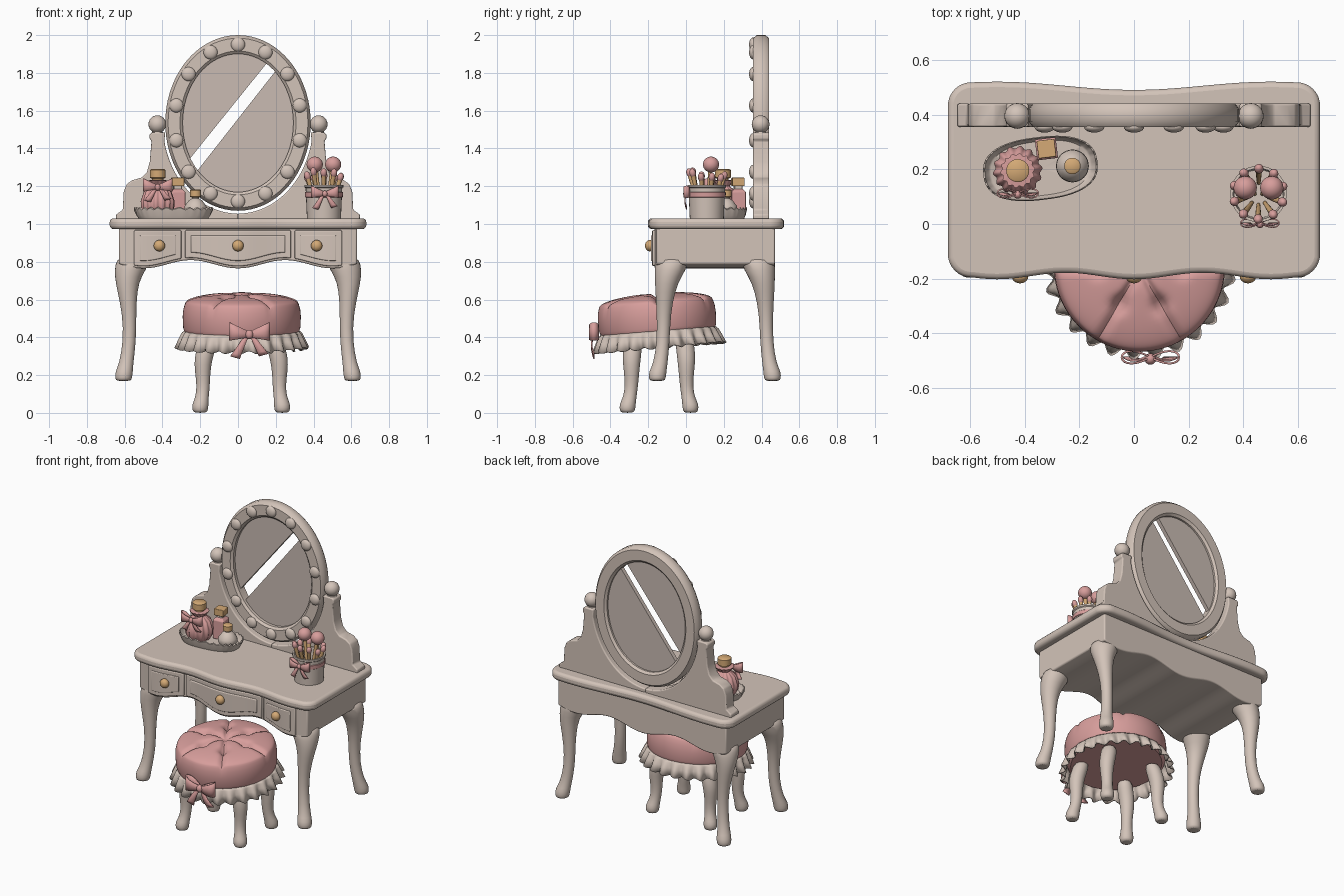
import bpy, bmesh, random
from math import sin, cos, pi, exp, copysign
from mathutils import Vector, Matrix

if "Cube" in bpy.data.objects:
    bpy.data.objects.remove(bpy.data.objects["Cube"], do_unlink=True)
random.seed(4)
made = []

def material(name, r, g, b):
    m = bpy.data.materials.new(name)
    m.use_nodes = True
    m.diffuse_color = (r, g, b, 1)
    m.node_tree.nodes["Principled BSDF"].inputs["Base Color"].default_value = (r, g, b, 1)
    return m

CREAM = material("cream paint", .65, .55, .485)
GLASS = material("mirror glass", .59, .50, .45)
PINK = material("dusty pink", .68, .34, .33)
GOLD = material("warm gold", .66, .40, .18)

def finish(name, bm, mat, loc=(0, 0, 0), rot=(0, 0, 0), bevel=0, solid=0, subsurf=0):
    bmesh.ops.remove_doubles(bm, verts=bm.verts, dist=1e-5)
    bmesh.ops.recalc_face_normals(bm, faces=bm.faces)
    me = bpy.data.meshes.new(name)
    bm.to_mesh(me)
    bm.free()
    me.materials.append(mat)
    ob = bpy.data.objects.new(name, me)
    ob.location, ob.rotation_euler = loc, rot
    bpy.context.collection.objects.link(ob)
    if solid:
        m = ob.modifiers.new("thickness", 'SOLIDIFY')
        m.thickness, m.offset = solid, 0
    if bevel:
        m = ob.modifiers.new("bevel", 'BEVEL')
        m.width, m.segments = bevel, 3
    if subsurf:
        m = ob.modifiers.new("smooth", 'SUBSURF')
        m.levels = m.render_levels = subsurf
    made.append(ob)
    return ob

def loft(name, rings, mat, caps=True, loop=False, closed=True, **kw):
    """Skin a sequence of equal-length point rings."""
    bm = bmesh.new()
    vs = [[bm.verts.new(p) for p in ring] for ring in rings]
    n = len(vs[0])
    pairs = list(zip(vs, vs[1:])) + ([(vs[-1], vs[0])] if loop else [])
    for a, b in pairs:
        for i in range(n if closed else n - 1):
            j = (i + 1) % n
            bm.faces.new((a[i], a[j], b[j], b[i]))
    if caps and not loop:
        bm.faces.new(vs[0])
        bm.faces.new(vs[-1])
    return finish(name, bm, mat, **kw)

def lathe(name, profile, mat, segs=32, sx=1, sy=1, power=1, warp=None, **kw):
    def point(r, z, a):
        if warp:
            r, z = warp(r, z, a)
        c, s = cos(a), sin(a)
        return (sx * r * copysign(abs(c) ** power, c), sy * r * copysign(abs(s) ** power, s), z)
    rings = [[point(max(r, 1e-4), z, 2 * pi * i / segs) for i in range(segs)] for r, z in profile]
    return loft(name, rings, mat, **kw)

def prism_y(name, pts, y0, y1, mat, **kw):
    return loft(name, [[(x, y, z) for x, z in pts] for y in (y0, y1)], mat, **kw)

def ball(name, loc, mat, scale, rot=(0, 0, 0)):
    bm = bmesh.new()
    bmesh.ops.create_uvsphere(bm, u_segments=20, v_segments=12, radius=1, matrix=Matrix.Diagonal((*scale, 1)))
    return finish(name, bm, mat, loc=loc, rot=rot)

def leg(name, path, segs=14):
    rings = [[(x + r * cos(2 * pi * i / segs), y + r * sin(2 * pi * i / segs), z) for i in range(segs)]
             for x, y, z, r in path]
    loft(name, rings, CREAM, subsurf=1)

def bow(name, loc, size, drop):
    x0, y0, z0 = loc
    for s, side in ((-1, "right"), (1, "left")):
        # hollow teardrop loop, flaring away from the knot
        rings = []
        for i in range(21):
            t = 2 * pi * i / 20
            k = (1 - cos(t)) / 2
            h = size * (.14 + .32 * k)
            y = y0 + size * .28 * sin(t) * k ** .5
            rings.append([(x0 + s * size * k, y, z0 + size * .15 * k + d * h) for d in (-1, 0, 1)])
        loft(f"{name}_{side}_loop", rings, PINK, caps=False, closed=False, solid=size * .07)
        # hanging tail
        tail = []
        for i in range(7):
            k = i / 6
            cx, w = x0 + s * size * (.1 + .62 * k), size * (.1 + .14 * k)
            y = y0 - size * .12 * sin(pi * k)
            tail.append([(cx - w, y, z0 - drop * k), (cx + w, y, z0 - drop * (k - .12 * s * k))])
        loft(f"{name}_{side}_tail", tail, PINK, caps=False, closed=False, solid=size * .07)
    ball(name + "_knot", (x0, y0 - size * .06, z0), PINK, (size * .2, size * .2, size * .24))

# --- table top with serpentine front and gently hollow back
out = []
def span(a, b, n):
    return [a + (b - a) * i / n for i in range(n + 1)]
front_wave = lambda x: -.012 * cos(4 * pi * x)
R = .085
for x in span(-.59, .59, 40):
    out.append((x, -.19 + front_wave(x)))
ya, yb = out[-1][1], .505 - .015 * cos(2 * pi * .59)
for cx, cy, a0 in ((.595, ya + R, -pi / 2), (.595, yb - R, 0)):
    out += [(cx + R * cos(a), cy + R * sin(a)) for a in span(a0 + .15, a0 + pi / 2 - .15, 6)]
for x in span(.59, -.59, 40):
    out.append((x, .505 - .015 * cos(2 * pi * x)))
for cx, cy, a0 in ((-.595, yb - R, pi / 2), (-.595, ya + R, pi)):
    out += [(cx + R * cos(a), cy + R * sin(a)) for a in span(a0 + .15, a0 + pi / 2 - .15, 6)]
loft("table_top", [[(x, y, z) for x, y in out] for z in (.973, 1.03)], CREAM, bevel=.02)

# --- apron and drawers
def serpentine(name, x0, x1, top, lift, out_by, back, bevel):
    rings = []
    for x in span(x0, x1, 40):
        yf, zb = -.155 + front_wave(x) - out_by, .787 - .022 * cos(4 * pi * x) + lift
        rings.append([(x, yf, top), (x, yf, zb), (x, back, zb), (x, back, top)])
    loft(name, rings, CREAM, bevel=bevel)

serpentine("apron", -.63, .63, .98, 0, 0, .47, .008)
for name, c, w in (("right", -.425, .125), ("centre", 0, .28), ("left", .425, .125)):
    serpentine(name + "_drawer", c - w, c + w, .967, .012, .012, -.13, .006)
    serpentine(name + "_drawer_panel", c - w + .03, c + w - .03, .94, .04, .019, -.13, .006)
    ball(name + "_drawer_knob", (c * .98, -.192, .885), GOLD, (.03, .025, .03))

# --- cabriole table legs
TABLE_LEG = [(.55, -.075, .83, .08), (.56, -.075, .79, .095), (.583, -.095, .72, .072), (.587, -.11, .65, .054),
             (.575, -.118, .52, .037), (.573, -.12, .38, .035), (.592, -.135, .26, .038),
             (.603, -.15, .22, .048), (.606, -.152, .18, .046), (.606, -.152, .168, .038)]
for sx, side in ((-1, "right"), (1, "left")):
    leg(f"table_front_{side}_leg", [(sx * x, y, z, r) for x, y, z, r in TABLE_LEG])
    leg(f"table_back_{side}_leg", [(sx * x, .306 - y, z, r) for x, y, z, r in TABLE_LEG])

# --- mirror: oval frame, split pane, bulbs
CZ = 1.535
SECTION = [(0, .375), (0, .42), (.015, .44), (.078, .44), (.092, .427), (.092, .368), (.078, .355), (.015, .355)]
frame = []
for i in range(72):
    a = 2 * pi * i / 72
    frame.append([((.385 - d) * cos(a), y, CZ + (.465 - d * 1.08) * sin(a)) for d, y in SECTION])
loft("mirror_frame", frame, CREAM, loop=True)
oval = [(.31 * cos(2 * pi * i / 240), .385 * sin(2 * pi * i / 240)) for i in range(240)]
oval = oval[84:] + oval[:84]
across = lambda p: .78 * p[0] - .626 * p[1]
for name, keep in (("upper", lambda d: d < -.075), ("lower", lambda d: d > -.018)):
    pane = [(x, CZ + z) for x, z in oval if keep(across((x, z)))]
    prism_y(f"mirror_{name}_pane", pane, .388, .415, GLASS)
for i in range(14):
    a = 2 * pi * i / 14 + pi / 2
    ball(f"bulb_{i + 1}", (.335 * cos(a), .354, CZ + .415 * sin(a)), CREAM, (.037, .02, .037))

# --- scrolled mirror stand
scroll = [(.645, 1.025), (.645, 1.05), (.61, 1.075), (.605, 1.17), (.59, 1.21), (.56, 1.232), (.51, 1.245),
          (.482, 1.275), (.467, 1.33), (.458, 1.44), (.468, 1.45), (.468, 1.475), (.455, 1.485), (.385, 1.485)]
scroll += [(.398 * cos(a), CZ + .48 * sin(a)) for a in span(-.2, -pi / 2, 24)] + [(0, 1.025)]
for sx, side in ((-1, "right"), (1, "left")):
    prism_y(f"mirror_{side}_support", [(sx * x, z) for x, z in scroll], .355, .44, CREAM, bevel=.008)
    lathe(f"{side}_finial_neck", [(.04, 1.47), (.026, 1.49), (.026, 1.51)], CREAM, loc=(sx * .427, .395, 0))
    ball(f"{side}_finial", (sx * .427, .395, 1.528), CREAM, (.047, .047, .047))

# --- stool: tufted cushion, gathered skirt, legs, bow
SC, TILT = (.02, -.147, .42), (.08, 0, 0)
buttons = [(0, 0)] + [(.15 * cos(i * pi / 3), .15 * sin(i * pi / 3)) for i in range(6)]
def tuft(r, z, a):
    if z < .12:
        return r, z
    x, y = r * cos(a), r * sin(a)
    dip = sum(.028 * exp(-((x - u) ** 2 + (y - v) ** 2) / .0009) for u, v in buttons)
    crease = .018 * exp(-(r * sin(3 * a) / 3 / .014) ** 2) * min(1, r / .05)
    return r, z - dip - crease
cushion = [(0, -.02), (.28, -.02), (.3, 0), (.31, .03), (.313, .09), (.31, .13), (.303, .155)]
cushion += [(.3 * cos(t), .16 + .055 * sin(t)) for t in span(.1, pi / 2, 22)]
lathe("stool_cushion", cushion, PINK, segs=96, warp=tuft, loc=SC, rot=TILT)
for i, (u, v) in enumerate(buttons):
    p = Matrix.Rotation(TILT[0], 3, 'X') @ Vector((u, v, .172 - .03 * (i > 0)))
    ball(f"cushion_button_{i + 1}", Vector(SC) + p, PINK, (.016, .016, .01))
ruffle = lambda r, z, a: (r + max(0, r - .3) * .5 * sin(26 * a), z + max(0, r - .31) * .25 * cos(26 * a))
lathe("stool_skirt", [(.3, .015), (.312, 0), (.322, -.03), (.336, -.075)], CREAM, segs=208, warp=ruffle,
      caps=False, solid=.007, loc=SC, rot=TILT)
STOOL_LEG = [(.17, .13, .41, .05), (.185, .14, .34, .05), (.2, .145, .29, .05), (.205, .145, .22, .042),
             (.2, .145, .14, .035), (.208, .155, .08, .036), (.217, .167, .045, .045), (.217, .167, .012, .042),
             (.217, .167, 0, .032)]
for sx, side in ((-1, "right"), (1, "left")):
    for sy, end in ((-1, "front"), (1, "back")):
        leg(f"stool_{end}_{side}_leg", [(.017 + sx * x, -.143 + sy * y, z, r) for x, y, z, r in STOOL_LEG])
bow("stool_bow", (.06, -.487, .415), .105, .115)

# --- tray with scalloped rim
rim = lambda r, z, a: (r, z + (.006 * sin(28 * a) if z > .04 else 0))
lathe("tray", [(0, 0), (.88, 0), (.93, .015), (1, .05), (.97, .055), (.9, .02), (.86, .014), (0, .014)], CREAM,
      segs=112, sx=.21, sy=.115, power=.8, warp=rim, loc=(-.342, .203, 1.03), rot=(0, 0, .12))

# --- pleated bottle, square bottle, round bottle
pleat = lambda r, z, a: (r * (1 + .06 * sin(14 * a)), z)
lathe("pleated_bottle", [(0, 0), (.06, 0), (.082, .03), (.086, .075), (.07, .125), (.035, .155), (.06, .185), (0, .19)],
      PINK, segs=84, warp=pleat, loc=(-.425, .195, 1.045))
lathe("pleated_bottle_cap", [(.028, 1.2), (.03, 1.24), (.042, 1.245), (.042, 1.285), (.036, 1.29)], GOLD,
      loc=(-.425, .195, 0))
bow("bottle_bow", (-.425, .112, 1.195), .075, .07)
square = dict(segs=4, loc=(-.32, .275, 0), rot=(0, 0, pi / 4 + .12), bevel=.004)
lathe("square_bottle", [(.054, 1.045), (.054, 1.17), (.025, 1.19)], PINK, **square)
lathe("square_bottle_collar", [(.03, 1.18), (.03, 1.205)], CREAM, **square)
lathe("square_bottle_cap", [(.046, 1.2), (.046, 1.245)], GOLD, **square)
lathe("round_bottle", [(0, 1.045), (.045, 1.045), (.06, 1.07), (.058, 1.095), (.035, 1.125), (.018, 1.135),
                       (.018, 1.15)], CREAM, loc=(-.225, .212, 0))
lathe("round_bottle_cap", [(.018, 1.14), (.03, 1.145), (.03, 1.178), (.024, 1.183)], GOLD, loc=(-.225, .212, 0))

# --- brush cup with ribbon and brushes
CUP = (.455, .11, 0)
lathe("brush_cup", [(0, 1.03), (.09, 1.03), (.097, 1.19), (.103, 1.195), (.103, 1.207), (.093, 1.207), (.088, 1.06),
                    (0, 1.06)], CREAM, loc=CUP)
lathe("cup_ribbon", [(.096, 1.14), (.1, 1.143), (.101, 1.167), (.098, 1.17)], PINK, caps=False, loc=CUP)
bow("cup_bow", (.46, .003, 1.16), .07, .075)

def brush(name, base, tip, head_r, head_len):
    base, tip = Vector(base), Vector(tip)
    d = tip - base
    rot = d.to_track_quat('Z', 'Y').to_euler()
    L = d.length
    lathe(name + "_handle", [(.007, 0), (.011, L * .8), (.013, L)], GOLD, segs=12, loc=base, rot=rot)
    ball(name + "_head", tip + d.normalized() * head_len * .6, PINK, (head_r, head_r, head_len), rot)

for i, (dx, dy) in enumerate(((-.045, .02), (.045, .02))):
    brush(f"large_brush_{i + 1}", (CUP[0] + dx * .3, CUP[1], 1.07), (CUP[0] + dx, CUP[1] + dy, 1.29), .043, .042)
for i in range(10):
    a = 2 * pi * i / 10 + .3
    x, y = cos(a), sin(a)
    brush(f"small_brush_{i + 1}", (CUP[0] + .04 * x, CUP[1] + .04 * y, 1.07),
          (CUP[0] + .088 * x, CUP[1] + .088 * y, random.uniform(1.225, 1.265)), .017, .024)

# --- smooth shading with crisp edges
for ob in made:
    ob.select_set(True)
bpy.context.view_layer.objects.active = made[0]
bpy.ops.object.shade_smooth_by_angle(angle=.7)
